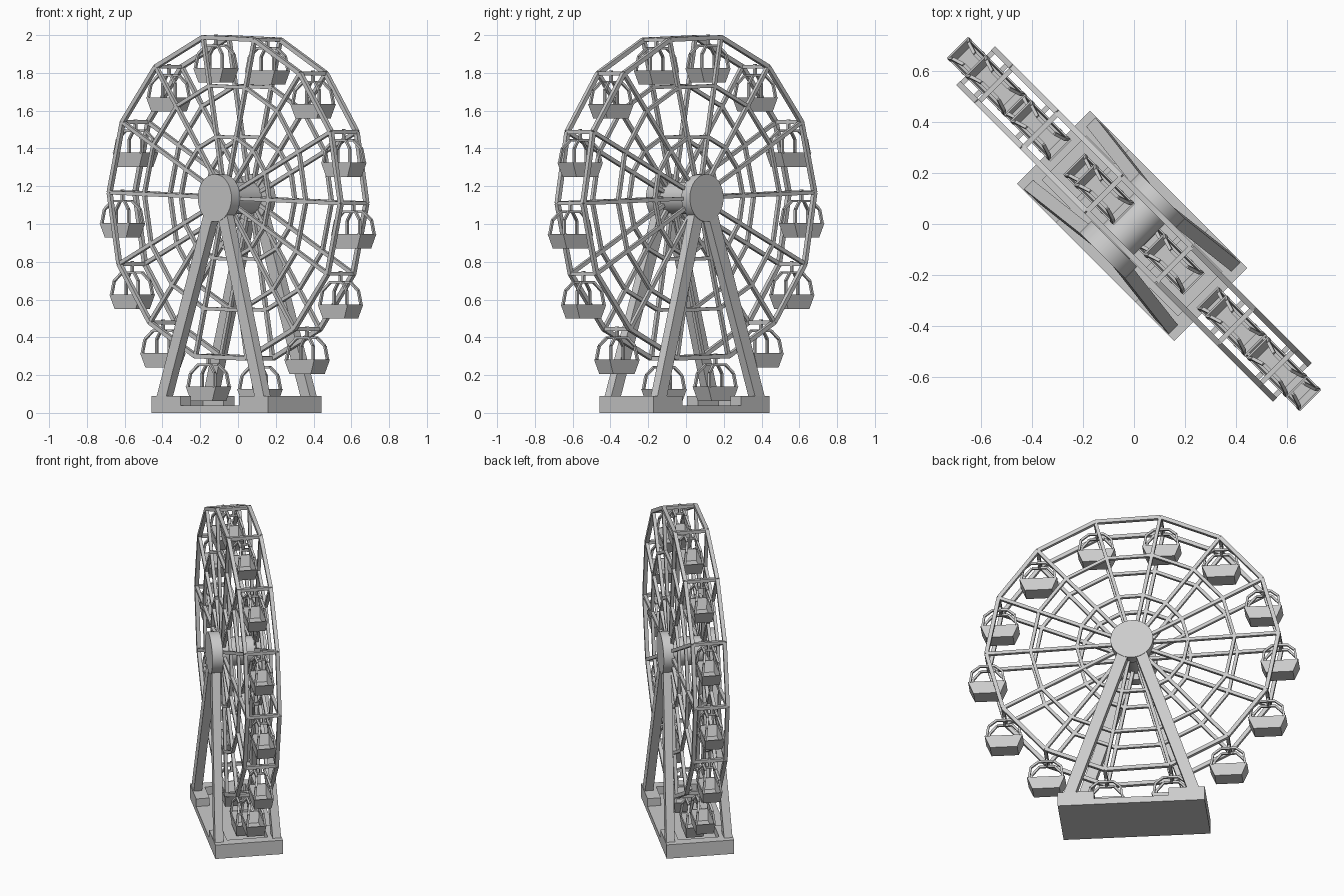
import bpy, bmesh, math
from mathutils import Vector, Matrix

cube = bpy.data.objects.get("Cube")
if cube:
    bpy.data.objects.remove(cube, do_unlink=True)

SIDES = 14
AXLE_Z = 1.138
RADIUS = 0.866
HALF = 0.096
TILT = math.radians(-1.9)
TURN = Matrix.Rotation(math.radians(-45), 4, 'Z')   # wheel stands diagonally

grey = bpy.data.materials.new("light_grey")
grey.use_nodes = True
grey.diffuse_color = (0.6, 0.6, 0.6, 1)
grey.node_tree.nodes["Principled BSDF"].inputs["Base Color"].default_value = (0.6, 0.6, 0.6, 1)


def finish(name, bm, smooth=False):
    bmesh.ops.recalc_face_normals(bm, faces=bm.faces)
    bm.transform(TURN)
    mesh = bpy.data.meshes.new(name)
    bm.to_mesh(mesh)
    bm.free()
    mesh.materials.append(grey)
    obj = bpy.data.objects.new(name, mesh)
    bpy.context.collection.objects.link(obj)
    if smooth:
        bpy.ops.object.select_all(action='DESELECT')
        obj.select_set(True)
        bpy.context.view_layer.objects.active = obj
        bpy.ops.object.shade_smooth_by_angle(angle=math.radians(30))


def box(bm, lo, hi):
    lo, hi = Vector(lo), Vector(hi)
    m = Matrix.Translation((lo + hi) / 2) @ Matrix.Diagonal((*(hi - lo), 1))
    bmesh.ops.create_cube(bm, size=1, matrix=m)


def beam(bm, a, b, wide, deep):
    """Rectangular bar from a to b; deep is measured along the axle."""
    a, b = Vector(a), Vector(b)
    z = (b - a).normalized()
    ref = Vector((0, 1, 0)) if abs(z.y) < 0.9 else Vector((1, 0, 0))
    x = ref.cross(z).normalized()
    y = z.cross(x)
    rot = Matrix((x, y, z)).transposed().to_4x4()
    size = Matrix.Diagonal((wide, deep, (b - a).length, 1))
    bmesh.ops.create_cube(bm, size=1, matrix=Matrix.Translation((a + b) / 2) @ rot @ size)


def disc(bm, y0, y1, r):
    m = Matrix.Translation((0, (y0 + y1) / 2, AXLE_Z)) @ Matrix.Rotation(math.pi / 2, 4, 'X')
    bmesh.ops.create_cone(bm, cap_ends=True, segments=40, radius1=r, radius2=r,
                          depth=y1 - y0, matrix=m)


def rim_point(i, r, y):
    a = TILT + 2 * math.pi * i / SIDES
    return Vector((r * math.cos(a), y, AXLE_Z + r * math.sin(a)))


# Rings and spokes on both sides of the wheel
for side, label in ((-1, "front"), (1, "rear")):
    y = side * HALF
    for part, r, w in (("outer_rim", RADIUS, 0.023), ("middle_ring", 0.605, 0.019),
                       ("inner_ring", 0.33, 0.019)):
        bm = bmesh.new()
        for i in range(SIDES):
            beam(bm, rim_point(i, r, y), rim_point(i + 1, r, y), w, w)
        finish(f"{label}_{part}", bm)
    bm = bmesh.new()
    for i in range(SIDES):
        beam(bm, rim_point(i, 0.06, y), rim_point(i, RADIUS, y), 0.02, 0.02)
    finish(f"{label}_spokes", bm)

# Bars joining both rims
bm = bmesh.new()
for i in range(SIDES):
    beam(bm, rim_point(i, RADIUS, -HALF), rim_point(i, RADIUS, HALF), 0.02, 0.02)
finish("cross_bars", bm)

# Hub discs and axle
for name, y0, y1, r in (("front_hub", -0.175, -0.11, 0.126), ("rear_hub", 0.092, 0.155, 0.126),
                        ("axle", -0.12, 0.10, 0.085)):
    bm = bmesh.new()
    disc(bm, y0, y1, r)
    finish(name, bm, smooth=True)

# Leaning support legs
for side, label in ((-1, "front"), (1, "rear")):
    for s, hand in ((-1, "right"), (1, "left")):
        bm = bmesh.new()
        beam(bm, (s * 0.378, side * 0.174 - 0.01, 0.05), (s * 0.045, side * 0.135 - 0.01, 1.07),
             0.068, 0.05)
        finish(f"{label}_{hand}_leg", bm)

# Base: floor, end walls and corner walls that leave a gap in the middle
bm = bmesh.new()
X, Y0, Y1, TOP, FLOOR = 0.435, -0.212, 0.192, 0.09, 0.04
box(bm, (-X, Y0, 0), (X, Y1, FLOOR))
for s in (-1, 1):
    xs = sorted((s * X, s * (X - 0.06)))
    box(bm, (xs[0], Y0, FLOOR), (xs[1], Y1, TOP))
    xs = sorted((s * (X - 0.06), s * 0.22))
    for y0, y1 in ((Y0, Y0 + 0.08), (Y1 - 0.08, Y1)):
        box(bm, (xs[0], y0, FLOOR), (xs[1], y1, TOP))
finish("base", bm)

# Gondolas: hollow tapered tub, two arches leaning together and a hanger
LEFT_ARCH = ((-0.1, 0.054, -0.165), (-0.09, 0.044, -0.09), (-0.045, 0.03, -0.045))
ARCH = LEFT_ARCH + tuple((-x, y, z) for x, y, z in reversed(LEFT_ARCH))
for i in range(SIDES):
    pivot = rim_point(i, RADIUS, 0)
    bm = bmesh.new()
    tub = bmesh.ops.create_cube(bm, size=1)["verts"]
    for v in tub:
        up = v.co.z > 0
        v.co = Vector((math.copysign(0.112 if up else 0.08, v.co.x),
                       math.copysign(0.059 if up else 0.052, v.co.y),
                       -0.162 if up else -0.238))
    bm.normal_update()
    lid = max(bm.faces, key=lambda f: f.normal.z)
    bmesh.ops.inset_region(bm, faces=[lid], thickness=0.01)
    well = bmesh.ops.extrude_face_region(bm, geom=[lid])
    for v in [g for g in well["geom"] if isinstance(g, bmesh.types.BMVert)]:
        v.co = Vector((v.co.x * 0.75, v.co.y * 0.9, -0.226))
    if lid.is_valid:
        bmesh.ops.delete(bm, geom=[lid], context='FACES_ONLY')
    for side in (-1, 1):
        for (xa, ya, za), (xb, yb, zb) in zip(ARCH, ARCH[1:]):
            beam(bm, (xa, side * ya, za), (xb, side * yb, zb), 0.013, 0.013)
    beam(bm, (0, -0.03, -0.045), (0, 0.03, -0.045), 0.012, 0.012)
    beam(bm, (0, 0, -0.045), (0, 0, 0.015), 0.014, 0.014)
    bm.transform(Matrix.Translation(pivot))
    finish(f"gondola_{i + 1}", bm)
